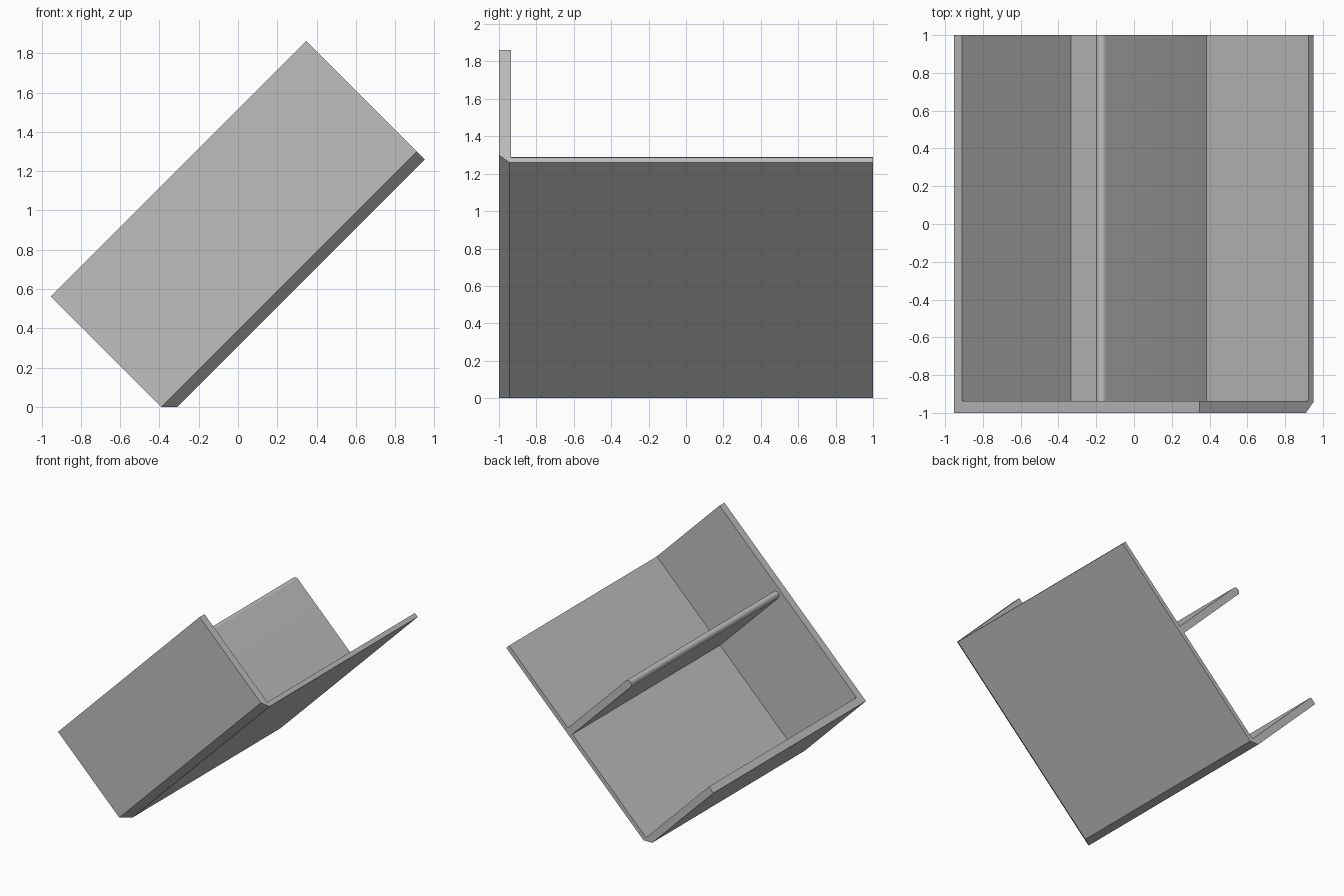
import bpy, bmesh, math
from mathutils import Matrix

cube = bpy.data.objects.get("Cube")
if cube:
    bpy.data.objects.remove(cube, do_unlink=True)

LENGTH, HEIGHT = 1.838, 0.795     # tray length and wall height, before tilting
WALL, CHAMFER = 0.06, 0.057       # wall thickness, bevelled lower edge
FLOOR = -0.02                     # floor surface level
FRONT, BACK = -1.0, 1.0
TILT = Matrix.Translation((-0.39, 0, 0)) @ Matrix.Rotation(-math.pi / 4, 4, 'Y')

grey = bpy.data.materials.new("plain grey")
grey.use_nodes = True
colour = (0.52, 0.52, 0.52, 1)
grey.diffuse_color = colour
grey.node_tree.nodes["Principled BSDF"].inputs["Base Color"].default_value = colour


def prism(name, profile, y0, y1, cut=None):
    """Extrude an (x, z) profile along y, optionally trim it, and tilt it."""
    bm = bmesh.new()
    face = bm.faces.new([bm.verts.new((x, y0, z)) for x, z in profile])
    ext = bmesh.ops.extrude_face_region(bm, geom=[face])
    verts = [g for g in ext["geom"] if isinstance(g, bmesh.types.BMVert)]
    bmesh.ops.translate(bm, verts=verts, vec=(0, y1 - y0, 0))
    if cut:
        geom = bm.verts[:] + bm.edges[:] + bm.faces[:]
        res = bmesh.ops.bisect_plane(bm, geom=geom, plane_co=cut[0],
                                     plane_no=cut[1], clear_outer=True)
        edges = [g for g in res["geom_cut"] if isinstance(g, bmesh.types.BMEdge)]
        if any(e.is_boundary for e in edges):
            bmesh.ops.holes_fill(bm, edges=[e for e in bm.edges if e.is_boundary])
    bmesh.ops.recalc_face_normals(bm, faces=bm.faces)
    mesh = bpy.data.meshes.new(name)
    bm.to_mesh(mesh)
    bm.free()
    mesh.materials.append(grey)
    obj = bpy.data.objects.new(name, mesh)
    bpy.context.collection.objects.link(obj)
    obj.matrix_world = TILT
    return obj


# Tray block with bevelled lower end and front edges
tray = prism("tray",
             [(0, 0), (CHAMFER, -CHAMFER), (LENGTH, -CHAMFER),
              (LENGTH, HEIGHT), (0, HEIGHT)], FRONT, BACK,
             cut=((0, FRONT, 0), (0, -1, -1)))

# Hollow it out, leaving the floor, lower end wall and front panel
cutter = prism("cavity_cutter",
               [(WALL, FLOOR), (3, FLOOR), (3, 2), (WALL, 2)],
               FRONT + WALL + 0.004, BACK + 1)
cutter.hide_render = True
mod = tray.modifiers.new("cavity", 'BOOLEAN')
mod.operation, mod.object, mod.solver = 'DIFFERENCE', cutter, 'EXACT'
bpy.context.view_layer.objects.active = tray
bpy.ops.object.modifier_apply(modifier=mod.name)
bpy.data.objects.remove(cutter, do_unlink=True)

# Divider with a rounded top edge
mid, r, top, steps = 1.046, WALL / 2, 0.735, 16
arc = [(mid + r * math.cos(math.pi * i / steps),
        top + r * math.sin(math.pi * i / steps)) for i in range(steps + 1)]
divider = prism("divider", [(mid - r, FLOOR), (mid + r, FLOOR)] + arc,
                FRONT + WALL + 0.004, BACK)
bpy.ops.object.select_all(action='DESELECT')
divider.select_set(True)
bpy.context.view_layer.objects.active = divider
bpy.ops.object.shade_smooth_by_angle(angle=math.radians(30))
